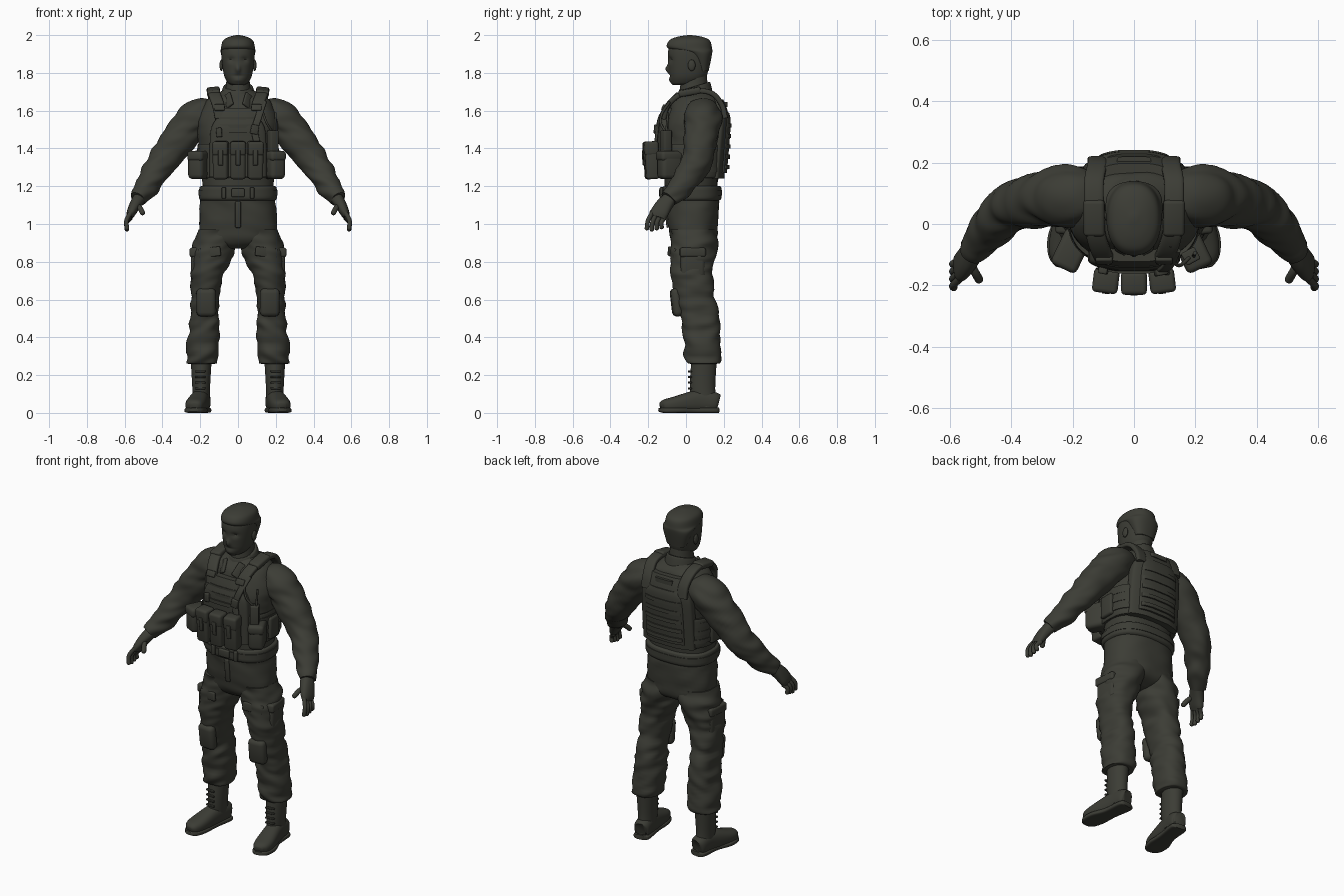
import bpy, bmesh, math
from mathutils import Vector, Euler, Matrix, noise

if "Cube" in bpy.data.objects:
    bpy.data.objects.remove(bpy.data.objects["Cube"])

olive = bpy.data.materials.new("dark olive")
olive.use_nodes = True
olive.diffuse_color = (.045, .046, .036, 1)
olive.node_tree.nodes["Principled BSDF"].inputs["Base Color"].default_value = olive.diffuse_color
RIGHTWARD, BACKWARD, UPWARD = Matrix.Identity(3)


def finish(name, bm):
    bmesh.ops.recalc_face_normals(bm, faces=bm.faces)
    mesh = bpy.data.meshes.new(name)
    bm.to_mesh(mesh)
    bm.free()
    mesh.materials.append(olive)
    mesh.shade_smooth()
    mesh.set_sharp_from_angle(angle=math.radians(50))
    obj = bpy.data.objects.new(name, mesh)
    bpy.context.collection.objects.link(obj)
    return obj


def mirror(obj):
    mesh = obj.data.copy()
    mesh.transform(Matrix.Scale(-1, 4, RIGHTWARD))
    mesh.flip_normals()
    twin = bpy.data.objects.new(obj.name.replace("left", "right"), mesh)
    bpy.context.collection.objects.link(twin)


def level(z, half, front, back, x=0):
    """Horizontal cross-section between a front and a back y."""
    return x, (front + back) / 2, z, half, (back - front) / 2


def around(x, y, z, wide, deep):
    """Cross-section centred on a path point."""
    return x, y, z, wide, deep


def catmull(before, start, end, after, t):
    return [(2 * q + (r - p) * t + (2 * p - 5 * q + 4 * r - s) * t * t
             + (3 * q - p - 3 * r + s) * t ** 3) / 2 for p, q, r, s in zip(before, start, end, after)]


def loft(name, *rings, hint=None, power=2, sides=32, steps=6, folds=0, bend=0, tweak=None):
    """Skin superellipse rings; they lie level, or square to the path when a hint axis is given."""
    ends = [rings[0], *rings, rings[-1]]
    path = [catmull(*ends[i:i + 4], k / steps) for i in range(len(rings) - 1) for k in range(steps)]
    path.append(rings[-1])
    bm = bmesh.new()
    loops = []
    for i, (x, y, z, wide, deep) in enumerate(path):
        centre, u, v = Vector((x, y, z)), RIGHTWARD, BACKWARD
        if hint:
            ahead, behind = path[min(i + 1, len(path) - 1)], path[max(i - 1, 0)]
            tangent = (Vector(ahead[:3]) - Vector(behind[:3])).normalized()
            v = (hint - tangent * hint.dot(tangent)).normalized()
            u = v.cross(tangent)
        loop = []
        for k in range(sides):
            angle = math.tau * (k + .5) / sides
            c, s = math.cos(angle), math.sin(angle)
            out = (u * math.copysign(abs(c) ** (2 / power), c) * wide
                   + v * math.copysign(abs(s) ** (2 / power), s) * deep)
            p = centre + out
            if folds:
                p += out.normalized() * folds * noise.noise(Vector((p.x * 9, p.y * 9, p.z * 24 + p.x * 8)))
            p.y += bend * (p.x - x) ** 2
            if tweak:
                tweak(p)
            loop.append(bm.verts.new(p))
        loops.append(loop)
    for low, high in zip(loops, loops[1:]):
        for k in range(sides):
            bm.faces.new((low[k], low[k - 1], high[k - 1], high[k]))
    bm.faces.new(loops[0])
    bm.faces.new(loops[-1])
    return finish(name, bm)


def tube(name, points, wide, deep=None, **options):
    return loft(name, *[(*p, wide, deep or wide) for p in points], hint=RIGHTWARD, sides=20, **options)


def band(name, low, high, half, front, back, **options):
    """Upright band with the same section from bottom to top."""
    return loft(name, level(low, half, front, back), level(high, half, front, back), sides=48, steps=1, **options)


def box(name, at, size, pitch=0, roll=0, turn=0, bevel=.006):
    bm = bmesh.new()
    bmesh.ops.create_cube(bm, size=1)
    bmesh.ops.scale(bm, vec=size, verts=bm.verts)
    bmesh.ops.bevel(bm, geom=bm.edges[:], offset=bevel, segments=3, profile=.5, affect='EDGES')
    place = Matrix.Translation(at) @ Euler((pitch, roll, turn)).to_matrix().to_4x4()
    bmesh.ops.transform(bm, matrix=place, verts=bm.verts)
    return finish(name, bm)


def ball(name, at, size):
    bm = bmesh.new()
    bmesh.ops.create_uvsphere(bm, u_segments=20, v_segments=12, radius=1)
    bmesh.ops.transform(bm, matrix=Matrix.LocRotScale(Vector(at), None, Vector(size)), verts=bm.verts)
    return finish(name, bm)


# Head, with eye sockets and mouth pressed in and nose and chin drawn out
def press(p, x, z, wide, tall, depth):
    if p.y < 0:
        p.y += depth * math.exp(-((abs(p.x) - x) / wide) ** 2 - ((p.z - z) / tall) ** 2)


def face(p):
    press(p, x=.036, z=1.87, wide=.02, tall=.012, depth=.013)
    press(p, x=0, z=1.785, wide=.03, tall=.006, depth=.005)
    press(p, x=0, z=1.82, wide=.012, tall=.02, depth=-.02)
    press(p, x=0, z=1.76, wide=.025, tall=.012, depth=-.006)


loft("head", level(z=1.735, half=.03, front=-.07, back=.04), level(z=1.75, half=.055, front=-.08, back=.08),
     level(z=1.8, half=.077, front=-.09, back=.115), level(z=1.92, half=.088, front=-.094, back=.13),
     level(z=1.98, half=.06, front=-.06, back=.1), power=2.2, sides=72, steps=12, tweak=face)
loft("hair", level(z=1.81, half=.06, front=.06, back=.12), level(z=1.9, half=.09, front=.01, back=.138),
     level(z=1.93, half=.09, front=-.095, back=.138), level(z=1.97, half=.08, front=-.09, back=.127),
     level(z=1.99, half=.05, front=-.05, back=.09), level(z=2, half=.01, front=.01, back=.03), power=2.3, sides=48)
mirror(ball("left_ear", at=(.088, .03, 1.84), size=(.01, .02, .03)))
loft("neck", level(z=1.62, half=.09, front=-.03, back=.14), level(z=1.7, half=.068, front=-.035, back=.12),
     level(z=1.79, half=.06, front=-.02, back=.11))


# Shirt, collar and lapels
def lean(p):
    p.z += .3 * (p.y - .04)


loft("shirt", level(z=1.15, half=.185, front=-.11, back=.165), level(z=1.4, half=.205, front=-.12, back=.185),
     level(z=1.54, half=.215, front=-.11, back=.19), level(z=1.65, half=.17, front=-.07, back=.17),
     level(z=1.69, half=.11, front=-.04, back=.145), level(z=1.715, half=.07, front=-.02, back=.12),
     power=2.4, sides=48, folds=.008)
loft("collar", level(z=1.65, half=.1, front=-.06, back=.145), level(z=1.72, half=.08, front=-.04, back=.13),
     level(z=1.726, half=.068, front=-.03, back=.12), tweak=lean)
mirror(box("left_lapel", at=(.05, -.065, 1.655), size=(.045, .016, .085), pitch=-.5, roll=.6, turn=.5))

# Sleeves and hands
mirror(loft("left_sleeve", around(x=.13, y=.085, z=1.585, wide=.07, deep=.08),
            around(x=.21, y=.09, z=1.565, wide=.1, deep=.1), around(x=.29, y=.08, z=1.48, wide=.093, deep=.09),
            around(x=.395, y=.055, z=1.335, wide=.08, deep=.08), around(x=.45, y=.01, z=1.25, wide=.07, deep=.073),
            around(x=.5, y=-.05, z=1.175, wide=.056, deep=.057), around(x=.53, y=-.09, z=1.13, wide=.043, deep=.045),
            hint=BACKWARD, sides=40, steps=9, folds=.012))
mirror(loft("left_palm", around(x=.52, y=-.08, z=1.14, wide=.034, deep=.036),
            around(x=.545, y=-.115, z=1.1, wide=.03, deep=.044), around(x=.565, y=-.14, z=1.06, wide=.024, deep=.047),
            around(x=.575, y=-.15, z=1.035, wide=.015, deep=.04), hint=BACKWARD, power=2.4))


def digit(name, points, radius):
    mirror(tube(name, points, radius))
    mirror(ball(name + "_tip", at=points[-1], size=(radius, radius, radius)))


for i, finger in enumerate(("index", "middle", "ring", "little")):
    base = Vector((.568, -.178 + .021 * i, 1.06 - .009 * i))
    tip = Vector((.588, -.207 + .026 * i, .972 + .006 * abs(i - 1)))
    knuckle = (base + tip) / 2 + Vector((.012, -.008, 0))
    digit(f"left_{finger}_finger", (base, knuckle, tip), radius=.012)
digit("left_thumb", ((.54, -.12, 1.1), (.52, -.155, 1.085), (.506, -.18, 1.06)), radius=.014)

# Trousers with pockets and knee pads
loft("trouser_seat", level(z=.87, half=.08, front=-.03, back=.08), level(z=.9, half=.17, front=-.07, back=.145),
     level(z=.96, half=.205, front=-.09, back=.165), level(z=1.1, half=.2, front=-.105, back=.172),
     level(z=1.17, half=.19, front=-.11, back=.168), power=2.5, sides=48, folds=.008)
mirror(loft("left_trouser_leg", level(x=.19, z=.26, half=.07, front=.015, back=.165),
            level(x=.187, z=.28, half=.084, front=0, back=.188), level(x=.18, z=.43, half=.083, front=-.02, back=.18),
            level(x=.177, z=.55, half=.074, front=-.04, back=.163), level(x=.167, z=.7, half=.083, front=-.074, back=.146),
            level(x=.145, z=.8, half=.1, front=-.08, back=.15), level(x=.125, z=.88, half=.113, front=-.08, back=.16),
            level(x=.108, z=.97, half=.098, front=-.08, back=.16), sides=40, steps=9, power=2.2, folds=.016))
mirror(box("left_knee_pad", at=(.168, -.05, .585), size=(.105, .055, .15), pitch=.12, turn=.1, bevel=.025))
mirror(box("left_thigh_pocket", at=(.218, .035, .79), size=(.055, .13, .15), turn=.1, bevel=.02))
mirror(box("left_pocket_flap", at=(.222, .035, .85), size=(.058, .137, .05), turn=.1, bevel=.012))
mirror(box("left_front_flap", at=(.15, -.072, .85), size=(.12, .018, .05), roll=.12, turn=.3))
box("trouser_fly", at=(0, -.1, 1.05), size=(.03, .02, .14), pitch=.1)

# Belt
loft("belt", level(z=1.125, half=.198, front=-.115, back=.178), level(z=1.14, half=.207, front=-.125, back=.188),
     level(z=1.19, half=.205, front=-.125, back=.188), level(z=1.2, half=.196, front=-.115, back=.18),
     power=2.5, sides=48)
band("belt_strap", low=1.15, high=1.18, half=.21, front=-.13, back=.192, power=2.5)
box("belt_buckle", at=(0, -.133, 1.165), size=(.07, .018, .045))
mirror(box("left_belt_keeper", at=(.075, -.13, 1.165), size=(.022, .018, .06), turn=.1))

# Boots, turned outward
mirror(loft("left_boot_shaft", level(x=.195, z=.03, half=.045, front=.04, back=.165),
            level(x=.195, z=.13, half=.047, front=.02, back=.155), level(x=.195, z=.3, half=.057, front=.03, back=.165)))
mirror(loft("left_boot_foot", around(x=.187, y=.168, z=.055, wide=.03, deep=.042),
            around(x=.19, y=.15, z=.058, wide=.046, deep=.052), around(x=.2, y=.07, z=.062, wide=.048, deep=.06),
            around(x=.223, y=-.06, z=.044, wide=.054, deep=.042), around(x=.23, y=-.115, z=.038, wide=.043, deep=.032),
            around(x=.234, y=-.134, z=.034, wide=.022, deep=.018), hint=UPWARD, power=2.5))
mirror(loft("left_boot_sole", around(x=.187, y=.172, z=.014, wide=.03, deep=.014),
            around(x=.19, y=.15, z=.014, wide=.049, deep=.014), around(x=.204, y=.04, z=.014, wide=.046, deep=.014),
            around(x=.222, y=-.05, z=.014, wide=.06, deep=.014), around(x=.23, y=-.115, z=.014, wide=.048, deep=.014),
            around(x=.235, y=-.142, z=.017, wide=.022, deep=.01), hint=UPWARD, power=4))
for i in range(4):
    mirror(box(f"left_boot_lace_{i}", at=(.2, .02, .13 + .03 * i), size=(.055, .014, .01), turn=.15, bevel=.003))

# Vest: waist wrap, front and back carriers, webbing
loft("vest_waist_wrap", level(z=1.245, half=.2, front=-.125, back=.188), level(z=1.26, half=.212, front=-.135, back=.2),
     level(z=1.41, half=.215, front=-.135, back=.208), level(z=1.42, half=.205, front=-.125, back=.2),
     power=2.7, sides=48)
loft("vest_front", level(z=1.25, half=.15, front=-.155, back=-.11), level(z=1.48, half=.147, front=-.158, back=-.1),
     level(z=1.56, half=.115, front=-.143, back=-.09), level(z=1.615, half=.098, front=-.125, back=-.075),
     power=6, sides=48, bend=1.2)
loft("vest_back", level(z=1.24, half=.17, front=.165, back=.208), level(z=1.52, half=.165, front=.175, back=.232),
     level(z=1.6, half=.125, front=.165, back=.223), level(z=1.66, half=.105, front=.15, back=.2),
     power=6, sides=48, bend=-1.2)
loft("vest_back_panel", level(z=1.27, half=.125, front=.2, back=.22), level(z=1.52, half=.122, front=.21, back=.239),
     level(z=1.59, half=.09, front=.2, back=.23), power=6, sides=48, bend=-1.2)
band("drag_handle", low=1.62, high=1.645, half=.055, front=.19, back=.22, power=5)
for i in range(3):
    front, side = 1.465 + .04 * i, 1.275 + .05 * i
    band(f"front_webbing_{i}", front, front + .022, half=.105, front=-.164 + .01 * i, back=-.13, power=6, bend=1.2)
    band(f"side_webbing_{i}", side, side + .025, half=.218, front=-.137, back=.205, power=2.7)
for i in range(5):
    low = 1.29 + .055 * i
    band(f"back_webbing_{i}", low, low + .022, half=.118, front=.2, back=.232 + .003 * i, power=6, bend=-1.2)

# Shoulder straps
mirror(tube("left_shoulder_strap", ((.09, -.118, 1.56), (.105, -.095, 1.63), (.125, -.03, 1.685), (.13, .06, 1.705),
                                    (.13, .14, 1.69), (.12, .19, 1.63), (.12, .208, 1.56)), .014, .032, power=4))
mirror(box("left_strap_pad", at=(.13, .02, 1.7), size=(.07, .12, .035), pitch=.18, roll=.1, bevel=.012))
mirror(box("left_strap_buckle", at=(.098, -.115, 1.615), size=(.055, .025, .035), pitch=-.4))

# Magazine pouches with flaps and pull tabs
for name, side in (("right", -1), ("middle", 0), ("left", 1)):
    x, y, turn = .092 * side, -.188 + .006 * abs(side), .12 * side
    box(f"{name}_magazine_pouch", at=(x, y, 1.33), size=(.079, .07, .185), pitch=.05, turn=turn, bevel=.014)
    box(f"{name}_magazine_flap", at=(x, y - .004, 1.4), size=(.084, .076, .075), pitch=.05, turn=turn, bevel=.014)
    box(f"{name}_magazine_tab", at=(x, y - .038, 1.35), size=(.026, .012, .08), pitch=.05, turn=turn, bevel=.004)

# Utility pouches round the sides
for name, side, reach in (("right", -1, .205), ("left", 1, .19)):
    x, turn = side * reach, side * .45
    box(f"{name}_utility_pouch", at=(x, -.085, 1.31), size=(.088, .125, .145), turn=turn, bevel=.024)
    box(f"{name}_utility_flap", at=(x, -.087, 1.36), size=(.092, .13, .055), turn=turn, bevel=.018)
mirror(box("left_hip_pouch", at=(.21, .03, 1.325), size=(.04, .09, .13), bevel=.012))

# Radio, sling and small chest gear
box("radio", at=(.185, -.105, 1.43), size=(.05, .045, .13), turn=.5)
tube("radio_antenna", ((.195, -.105, 1.48), (.198, -.095, 1.59)), .006)
tube("radio_cable", ((.18, -.11, 1.49), (.15, -.135, 1.54), (.13, -.12, 1.6), (.12, -.07, 1.67)), .006)
tube("sling_strap", ((.135, -.085, 1.65), (.11, -.137, 1.57), (.09, -.152, 1.5), (.1, -.16, 1.43)), .008, .018, power=4)
box("sling_clip", at=(.088, -.157, 1.5), size=(.04, .022, .05), roll=.2, turn=.2)
box("chest_clip", at=(-.1, -.152, 1.485), size=(.03, .022, .05), roll=-.1, turn=-.2)
